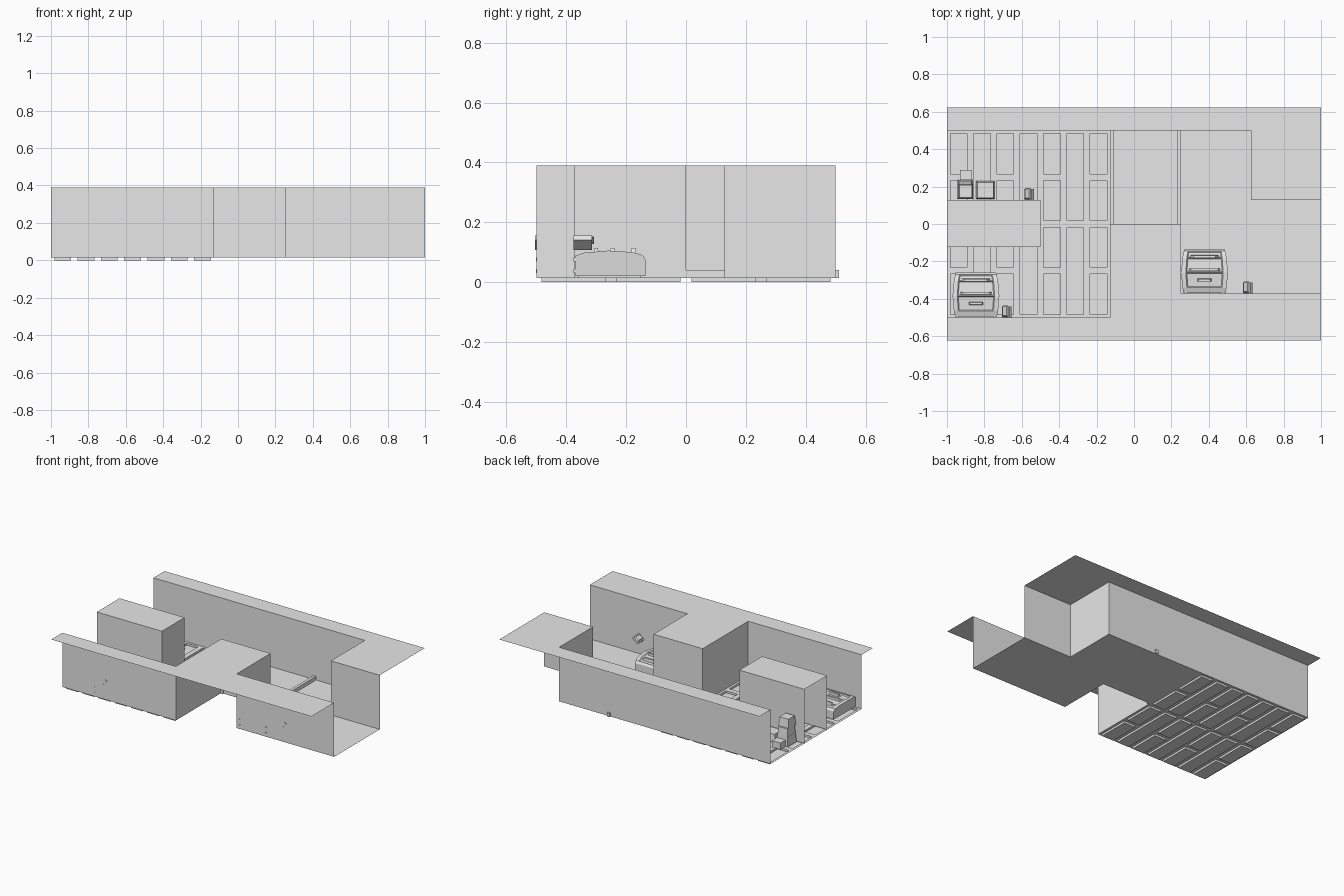
import bpy, bmesh
from math import radians
from mathutils import Matrix, Vector

cube = bpy.data.objects.get("Cube")
if cube:
    bpy.data.objects.remove(cube, do_unlink=True)

grey = bpy.data.materials.new("plain grey")
grey.use_nodes = True
grey.diffuse_color = (0.8, 0.8, 0.8, 1)
grey.node_tree.nodes["Principled BSDF"].inputs["Base Color"].default_value = (0.8, 0.8, 0.8, 1)

FLOOR, TOP = 0.014, 0.39
BACK, OUT = 0.5, 0.622
WEST, EAST = -0.128, 0.25      # sides of the passage
FRONT_A, FRONT_B = -0.5, -0.372
NOOK_X, NOOK_Y = 0.625, 0.128


def finish(bm, name):
    bmesh.ops.remove_doubles(bm, verts=bm.verts, dist=0.0001)
    mesh = bpy.data.meshes.new(name)
    bm.to_mesh(mesh)
    bm.free()
    mesh.materials.append(grey)
    ob = bpy.data.objects.new(name, mesh)
    bpy.context.collection.objects.link(ob)
    return ob


def quad(bm, *pts):
    return bm.faces.new([bm.verts.new(p) for p in pts])


def flat(bm, x0, x1, y0, y1, z):
    quad(bm, (x0, y0, z), (x1, y0, z), (x1, y1, z), (x0, y1, z))


def upright(bm, a, b, z0=FLOOR, z1=TOP):
    quad(bm, (*a, z0), (*b, z0), (*b, z1), (*a, z1))


def box(bm, x0, x1, y0, y1, z0, z1, taper=1.0):
    size = Vector((x1 - x0, y1 - y0, z1 - z0))
    mid = Vector((x0 + x1, y0 + y1, z0 + z1)) / 2
    verts = bmesh.ops.create_cube(bm, size=1)["verts"]
    for v in verts:
        s = taper if v.co.z > 0 else 1
        v.co = Vector((v.co.x * size.x * s, v.co.y * size.y * s, v.co.z * size.z)) + mid
    return verts


# Thin wall tops around the rooms
bm = bmesh.new()
flat(bm, -1, WEST, -OUT, FRONT_A, TOP)
flat(bm, WEST, EAST, -OUT, 0, TOP)
flat(bm, EAST, 1, -OUT, FRONT_B, TOP)
flat(bm, -1, NOOK_X, BACK, OUT, TOP)
flat(bm, NOOK_X, 1, NOOK_Y, OUT, TOP)
finish(bm, "wall_tops")

# Walls, front run then back run, each facing into the rooms
for name, path in {
    "front_walls": [(-1, FRONT_A), (WEST, FRONT_A), (WEST, 0), (EAST, 0), (EAST, FRONT_B), (1, FRONT_B)],
    "back_walls": [(1, NOOK_Y), (NOOK_X, NOOK_Y), (NOOK_X, BACK), (-1, BACK)],
}.items():
    bm = bmesh.new()
    for a, b in zip(path, path[1:]):
        upright(bm, b, a)
    finish(bm, name)

# Free-standing wall block in the large room, open at the end
bm = bmesh.new()
flat(bm, -1, -0.5, -0.122, NOOK_Y, TOP)
block = [(-1, -0.122), (-0.5, -0.122), (-0.5, NOOK_Y), (-1, NOOK_Y)]
for a, b in zip(block, block[1:]):
    upright(bm, a, b)
finish(bm, "wall_block")

# Floors of the small room and passage
bm = bmesh.new()
flat(bm, EAST, NOOK_X, FRONT_B, BACK, FLOOR)
flat(bm, NOOK_X, 1, FRONT_B, NOOK_Y, FLOOR)
flat(bm, WEST, EAST, 0, BACK, FLOOR)
finish(bm, "plain_floor")

# Large room floor with sunken panels, long and short columns by turns
bm = bmesh.new()
edge_x = -1
for i in range(7):
    x0 = -0.982 + i * 0.1245
    x1 = x0 + 0.09
    flat(bm, edge_x, x0, FRONT_A, BACK, FLOOR)
    spans = [(-0.483, -0.018), (0.018, 0.483)]
    if i % 2 == 0:
        spans = [(-0.483, -0.268), (-0.232, -0.018), (0.018, 0.232), (0.268, 0.483)]
    edge_y = FRONT_A
    for y0, y1 in spans:
        flat(bm, x0, x1, edge_y, y0, FLOOR)
        flat(bm, x0, x1, y0, y1, 0)
        ring = [(x0, y0), (x0, y1), (x1, y1), (x1, y0)]
        for a, b in zip(ring, ring[1:] + ring[:1]):
            upright(bm, b, a, 0, FLOOR)
        edge_y = y1
    flat(bm, x0, x1, edge_y, BACK, FLOOR)
    edge_x = x1
flat(bm, edge_x, WEST, FRONT_A, BACK, FLOOR)
finish(bm, "panelled_floor")

# Raised door sills at both ends of the passage
bm = bmesh.new()
box(bm, EAST - 0.02, EAST, 0, BACK + 0.012, FLOOR, 0.04)
finish(bm, "east_sill")
bm = bmesh.new()
box(bm, WEST, WEST + 0.018, -0.008, BACK, FLOOR, 0.04)
finish(bm, "west_sill")


# Low machine with a bulging lid, inset panels and small fittings
def machine(name, x, y):
    bm = bmesh.new()
    outline = [(0, .02), (0, .088), (.03, .098), (.11, .105), (.19, .1), (.225, .09), (.235, .075), (.235, .02)]
    rows = []
    for dy, z in outline:
        half = 0.108 + 0.017 * (1 - ((dy - 0.11) / 0.125) ** 2)
        rows.append([bm.verts.new((x + s * half * k, y + dy, z)) for s, k in ((-1, 1), (-1, .8), (1, .8), (1, 1))])
    lid = []
    for i, (a, b) in enumerate(zip(rows, rows[1:])):
        for k in range(3):
            f = bm.faces.new((a[k], a[k + 1], b[k + 1], b[k]))
            if k == 1 and i in (2, 3, 4):
                lid.append(f)
    for k in (0, 3):
        bm.faces.new([r[k] for r in rows])
    bmesh.ops.recalc_face_normals(bm, faces=bm.faces)
    bmesh.ops.inset_individual(bm, faces=lid, thickness=0.008, depth=-0.006)
    for dy, w in ((0.07, 0.04), (0.125, 0.09), (0.195, 0.075)):
        box(bm, x - w, x + w, y + dy - 0.008, y + dy + 0.008, 0.09, 0.113, 0.8)
    for s in (-1, 1):
        for z in (0.03, 0.068):
            box(bm, x + s * 0.1 - 0.008, x + s * 0.1 + 0.008, y - 0.006, y + 0.02, z, z + 0.014)
        box(bm, x + s * 0.085 - 0.012, x + s * 0.085 + 0.012, y + 0.01, y + 0.22, FLOOR, 0.03)
    finish(bm, name)


machine("machine_small_room", 0.377, -0.37)
machine("machine_large_room", -0.845, -0.495)


# Tilted wall lamps with a ridge along the top
def lamp(name, x, y):
    bm = bmesh.new()
    box(bm, -0.026, 0.026, -0.004, 0.058, -0.012, 0.008)
    box(bm, -0.018, 0.018, 0.004, 0.064, 0.008, 0.016, 0.8)
    turn = Matrix.Translation((x, y, 0.133)) @ Matrix.Rotation(radians(-40), 4, 'Y')
    bmesh.ops.transform(bm, matrix=turn, verts=bm.verts)
    finish(bm, name)


lamp("lamp_small_room", 0.607, FRONT_B)
lamp("lamp_large_room", -0.682, FRONT_A)
lamp("lamp_block", -0.562, NOOK_Y)

# Crates stacked against the wall block
for name, dims in {
    "crate_bottom": (-.945, -.86, .135, .235, FLOOR, .08, .9),
    "crate_middle": (-.94, -.865, .14, .23, .08, .135, .9),
    "crate_top": (-.94, -.86, .135, .215, .135, .195, .85),
    "crate_side": (-.845, -.745, .133, .23, FLOOR, .07, .85),
    "crate_loose": (-.93, -.865, .235, .29, FLOOR, .06, 1),
}.items():
    bm = bmesh.new()
    box(bm, *dims)
    finish(bm, name)
